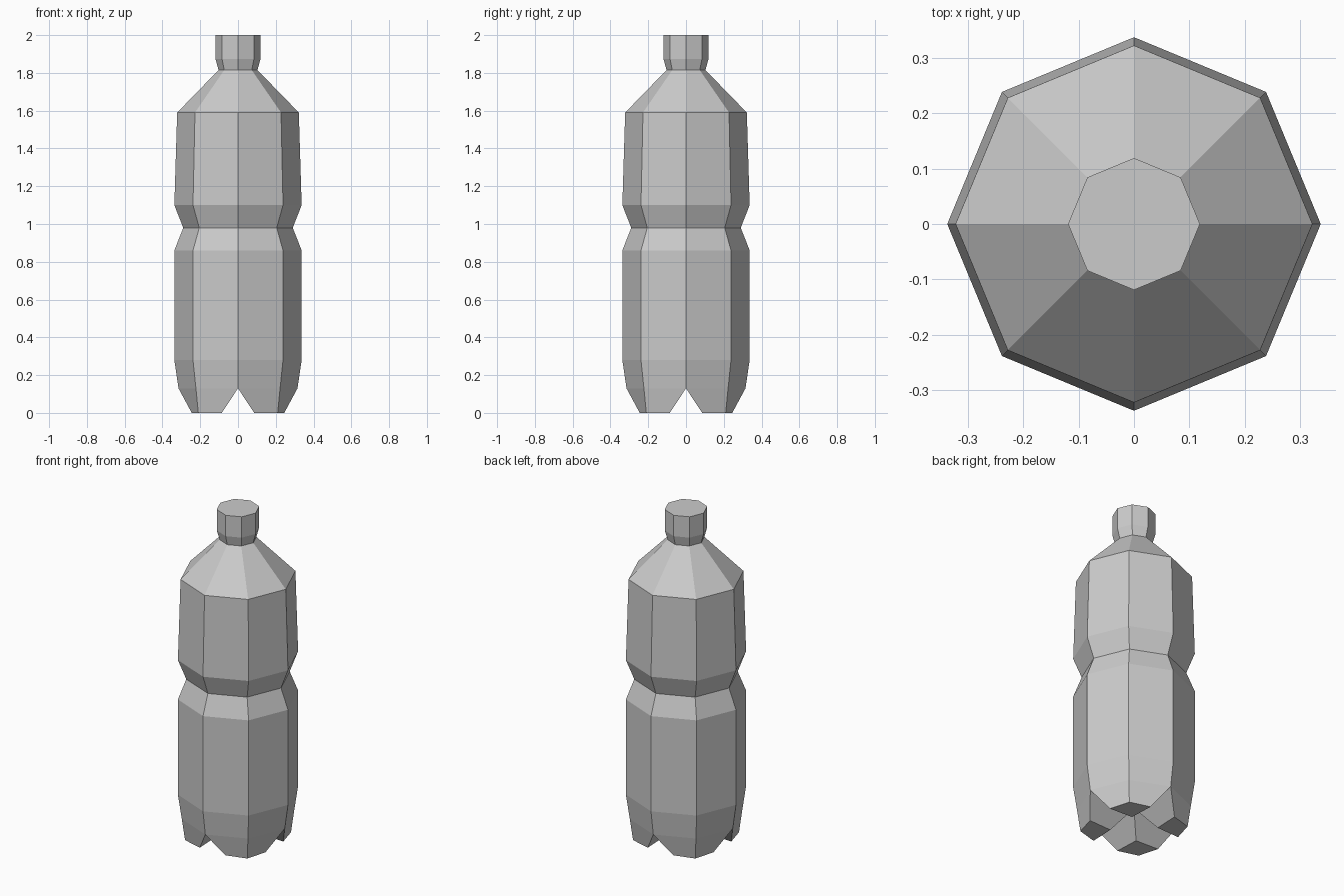
import bpy, bmesh
from math import cos, sin, pi

if "Cube" in bpy.data.objects:
    bpy.data.objects.remove(bpy.data.objects["Cube"])

SIDES = 8
# (radius, height) from the base of the wall up to the cap
PROFILE = [(0.315, 0.13), (0.337, 0.28), (0.337, 0.86), (0.29, 0.98),
           (0.337, 1.10), (0.322, 1.59), (0.103, 1.815), (0.119, 1.873), (0.119, 2.0)]

bm = bmesh.new()


def ring(r, z):
    return [bm.verts.new((r * cos(2 * pi * i / SIDES), r * sin(2 * pi * i / SIDES), z))
            for i in range(SIDES)]


# Bottle wall, shoulder, neck and cap
rings = [ring(r, z) for r, z in PROFILE]
for lo, hi in zip(rings, rings[1:]):
    for i in range(SIDES):
        j = (i + 1) % SIDES
        bm.faces.new((lo[i], lo[j], hi[j], hi[i]))
bm.faces.new(rings[-1])

# Four moulded feet with V-shaped channels between them
base = rings[0]
centre = bm.verts.new((0, 0, 0.13))
for k in range(4):
    c, s = round(cos(k * pi / 2)), round(sin(k * pi / 2))
    right, outer, left, inner = [
        bm.verts.new((c * x - s * y, s * x + c * y, 0))
        for x, y in ((0.245, 0.086), (0.21, 0.21), (0.086, 0.245), (0.093, 0.093))]
    a, m, b = base[2 * k], base[2 * k + 1], base[(2 * k + 2) % SIDES]
    for face in ((a, right, outer, m), (m, outer, left, b),
                 (right, a, centre, inner), (b, left, inner, centre),
                 (right, inner, left, outer)):
        bm.faces.new(face)

bmesh.ops.recalc_face_normals(bm, faces=bm.faces)
mesh = bpy.data.meshes.new("bottle")
bm.to_mesh(mesh)
bm.free()
bpy.context.collection.objects.link(bpy.data.objects.new("bottle", mesh))
